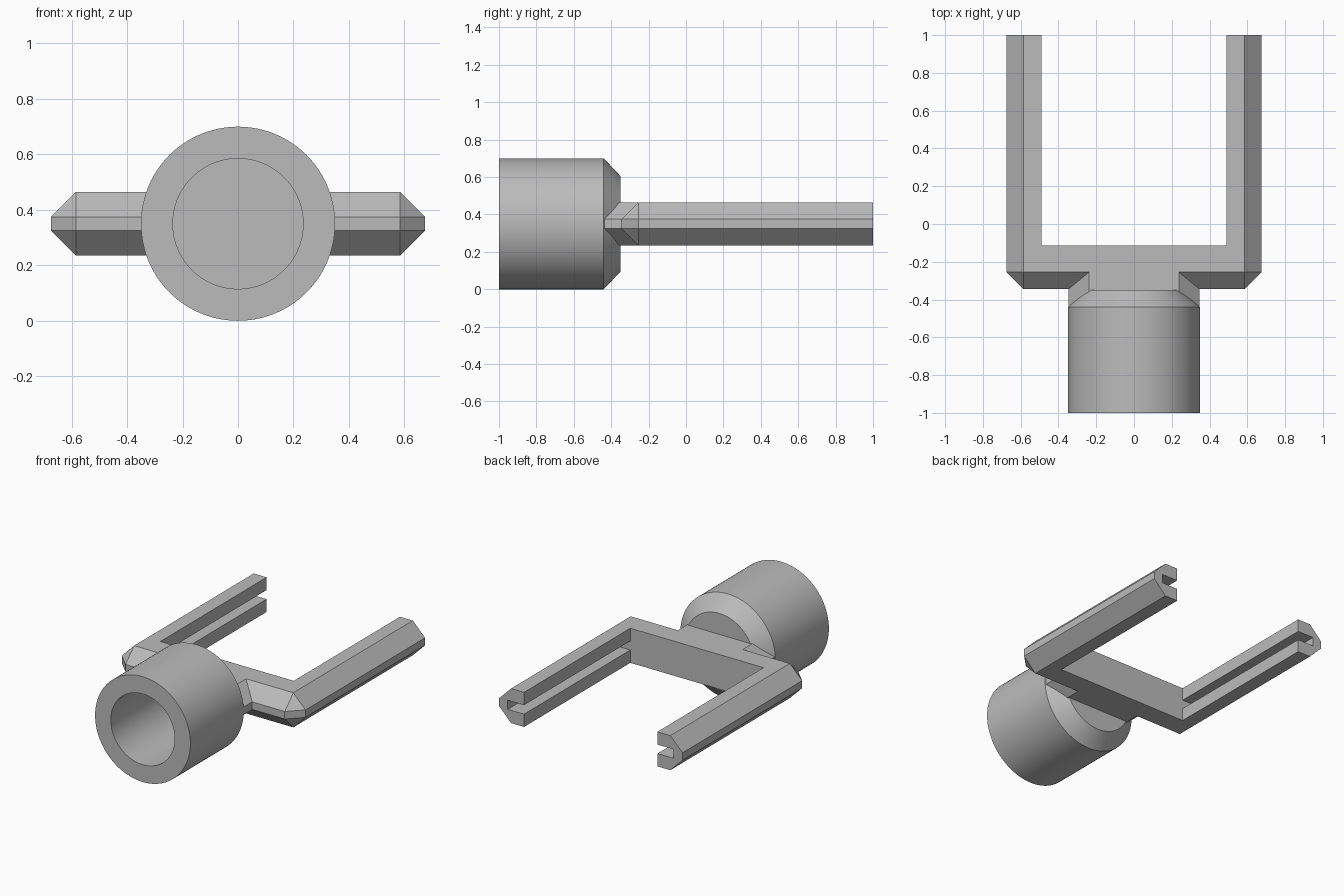
import bpy
import bmesh
import math

cube = bpy.data.objects.get("Cube")
if cube:
    bpy.data.objects.remove(cube, do_unlink=True)

MID = 0.35          # height of the centre line
HALF = 0.115        # half thickness of the fork
CHAMFER = 0.09
LIP = HALF - CHAMFER

grey = bpy.data.materials.new("plain grey")
grey.use_nodes = True
colour = (0.5, 0.5, 0.5, 1)
grey.diffuse_color = colour
grey.node_tree.nodes["Principled BSDF"].inputs["Base Color"].default_value = colour


def make_object(name, bm):
    bmesh.ops.remove_doubles(bm, verts=bm.verts, dist=0.0001)
    bmesh.ops.recalc_face_normals(bm, faces=bm.faces)
    mesh = bpy.data.meshes.new(name)
    bm.to_mesh(mesh)
    bm.free()
    mesh.materials.append(grey)
    obj = bpy.data.objects.new(name, mesh)
    bpy.context.collection.objects.link(obj)
    return obj


def loft(bm, rings, cap):
    """Join closed rings of points with faces, optionally capping the ends."""
    loops = [[bm.verts.new(p) for p in ring] for ring in rings]
    n = len(loops[0])
    for a, b in zip(loops, loops[1:]):
        for i in range(n):
            j = (i + 1) % n
            bm.faces.new((a[i], a[j], b[j], b[i]))
    if cap:
        bm.faces.new(loops[0])
        bm.faces.new(loops[-1])


# Socket collar: revolved profile (radius, y) with a blind bore
profile = [(0.235, -0.44), (0.235, -1), (0.35, -1), (0.35, -0.44), (0.255, -0.35)]
SIDES = 96
angles = [math.tau * i / SIDES for i in range(SIDES)]
bm = bmesh.new()
loft(bm, [[(r * math.cos(a), y, MID + r * math.sin(a)) for a in angles]
          for r, y in profile], cap=True)
collar = make_object("socket_collar", bm)
bpy.context.view_layer.objects.active = collar
collar.select_set(True)
bpy.ops.object.shade_smooth_by_angle(angle=math.radians(30))
collar.select_set(False)


# Fork: plan outline that grows outward at mid height to form the chamfers
def outline(z, out):
    neck = 0.238 + out * 1.2
    half = [(0.49, -0.115), (0.49, 1), (0.585 + out, 1), (0.585 + out, -0.255),
            (0.585, -0.255 - out), (neck, -0.255 - out), (neck, -0.44)]
    points = half + [(-x, y) for x, y in reversed(half)]
    return [(x, y, z) for x, y in points]


bm = bmesh.new()
loft(bm, [outline(MID - HALF, 0), outline(MID - LIP, CHAMFER),
          outline(MID + LIP, CHAMFER), outline(MID + HALF, 0)], cap=True)
fork = make_object("fork", bm)

# Slots along the inner side of both arms
for side, name in ((1, "left"), (-1, "right")):
    bm = bmesh.new()
    bmesh.ops.create_cube(bm, size=1)
    for v in bm.verts:
        v.co.x = side * (0.61 if v.co.x > 0 else 0.4)
        v.co.y = 1.1 if v.co.y > 0 else -0.115
        v.co.z = MID + 0.06 * v.co.z
    cutter = make_object(name + "_slot_cutter", bm)
    cutter.hide_render = True
    cutter.hide_set(True)
    cut = fork.modifiers.new(name + "_slot", 'BOOLEAN')
    cut.operation = 'DIFFERENCE'
    cut.solver = 'EXACT'
    cut.object = cutter
